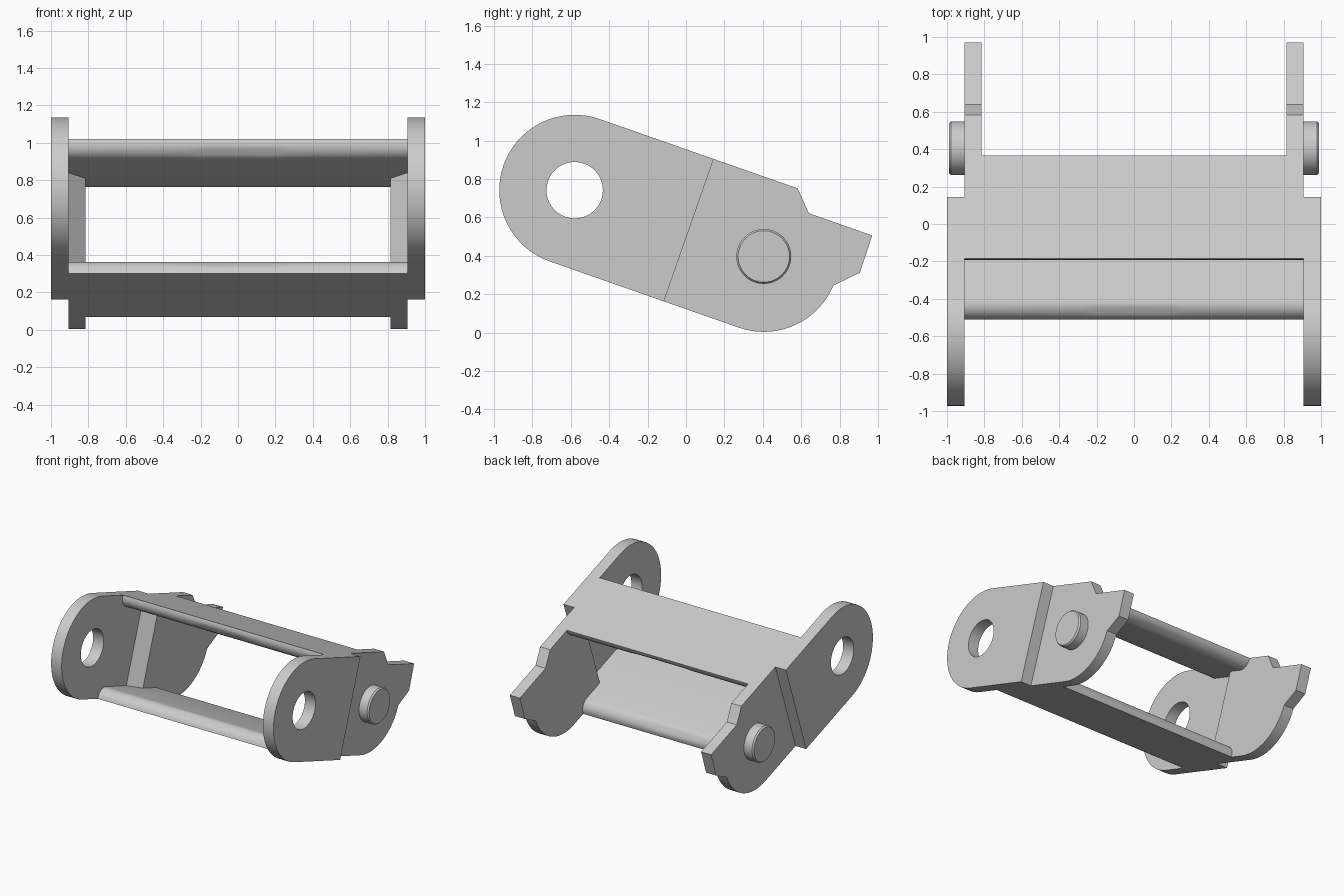
import bpy, bmesh
from math import sin, cos, pi, radians
from mathutils import Vector

if "Cube" in bpy.data.objects:
    bpy.data.objects.remove(bpy.data.objects["Cube"])

TILT = radians(19.3)
AY, AZ = -0.58, 0.742        # hole centre: origin of the tilted (u, v) frame
R, PEG_U, WALL = 0.393, 1.044, 0.09


def place(x, u, v):
    return Vector((x, AY + u * cos(TILT) + v * sin(TILT),
                   AZ - u * sin(TILT) + v * cos(TILT)))


def arc(cu, cv, r, a0, a1, n):
    return [(cu + r * cos(radians(a0 + (a1 - a0) * i / n)),
             cv + r * sin(radians(a0 + (a1 - a0) * i / n))) for i in range(n + 1)]


def finish(bm, name, mirror=False):
    bmesh.ops.recalc_face_normals(bm, faces=bm.faces[:])
    mesh = bpy.data.meshes.new(name)
    bm.to_mesh(mesh)
    bm.free()
    ob = bpy.data.objects.new(name, mesh)
    bpy.context.collection.objects.link(ob)
    bpy.ops.object.select_all(action='DESELECT')
    ob.select_set(True)
    bpy.context.view_layer.objects.active = ob
    bpy.ops.object.shade_smooth_by_angle(angle=radians(30))
    if mirror:
        mod = ob.modifiers.new("mirror", 'MIRROR')
        mod.use_clip = False
        mod.use_mirror_merge = False
    return ob


def loft(sections, name, mirror=False):
    """Join matching (x, profile) sections into a capped solid."""
    bm = bmesh.new()
    rings = [[bm.verts.new(place(x, u, v)) for u, v in prof] for x, prof in sections]
    for a, b in zip(rings, rings[1:]):
        for i in range(len(a)):
            j = (i + 1) % len(a)
            bm.faces.new((a[i], a[j], b[j], b[i]))
    bm.faces.new(rings[0])
    bm.faces.new(rings[-1])
    return finish(bm, name, mirror)


# Outer plate with the pivot hole (filled between two loops, then extruded)
bm = bmesh.new()
outline = arc(0, 0, R, 90, 270, 32) + [(0.63, -R), (0.63, R)]
hole = arc(0, 0, 0.147, 0, 360, 40)[:-1]
edges = []
for loop in (outline, hole):
    vs = [bm.verts.new(place(0.905, u, v)) for u, v in loop]
    edges += [bm.edges.new((vs[i - 1], vs[i])) for i in range(len(vs))]
bmesh.ops.triangle_fill(bm, use_beauty=True, edges=edges)
ext = bmesh.ops.extrude_face_region(bm, geom=bm.faces[:], use_keep_orig=True)
bmesh.ops.translate(bm, vec=(0.095, 0, 0),
                    verts=[g for g in ext['geom'] if isinstance(g, bmesh.types.BMVert)])
finish(bm, "outer_plate", True)


# Inner plate with the stop hook; its front end slopes inwards
def inner_profile(start):
    return ([(start, R), (1.093, R), (1.191, 0.29), (1.541, 0.29), (1.544, 0.085)]
            + arc(PEG_U, 0, R, -3.4, -90, 18) + [(start, -R)])


loft([(0.815, inner_profile(0.66)), (0.905, inner_profile(0.57))], "inner_plate", True)

# Pivot peg with a small end bevel
loft([(x, arc(PEG_U, 0, r, 0, 360, 40)[:-1])
      for x, r in ((0.9, 0.143), (0.978, 0.143), (0.99, 0.134))], "pivot_peg", True)


# Cross bars: flat outside, inner edges rounded, with flats at mid width
def bar_profile(u0, u1, side, flat):
    r, n = WALL * 0.9, 8
    base = R - WALL + r
    prof = [(u0, R), (u1, R)]
    for cu, a0, a1 in ((u1 - r, 0, -90), (u0 + r, -90, -180)):
        pts = arc(cu, base, r, a0, a1, n)
        if flat:
            lo, hi = 2, n - 2
            for k in range(lo, hi):
                t = (k - lo) / (hi - lo)
                pts[k] = tuple(pts[lo][c] * (1 - t) + pts[hi][c] * t for c in (0, 1))
        prof += pts
    return [(u, v * side) for u, v in prof]


for name, u0, u1, side in (("upper_bar", 0.282, 0.865, 1), ("lower_bar", 0.212, 0.918, -1)):
    loft([(x, bar_profile(u0, u1, side, abs(x) < 0.2))
          for x in (-0.905, -0.28, -0.18, 0.18, 0.28, 0.905)], name)
